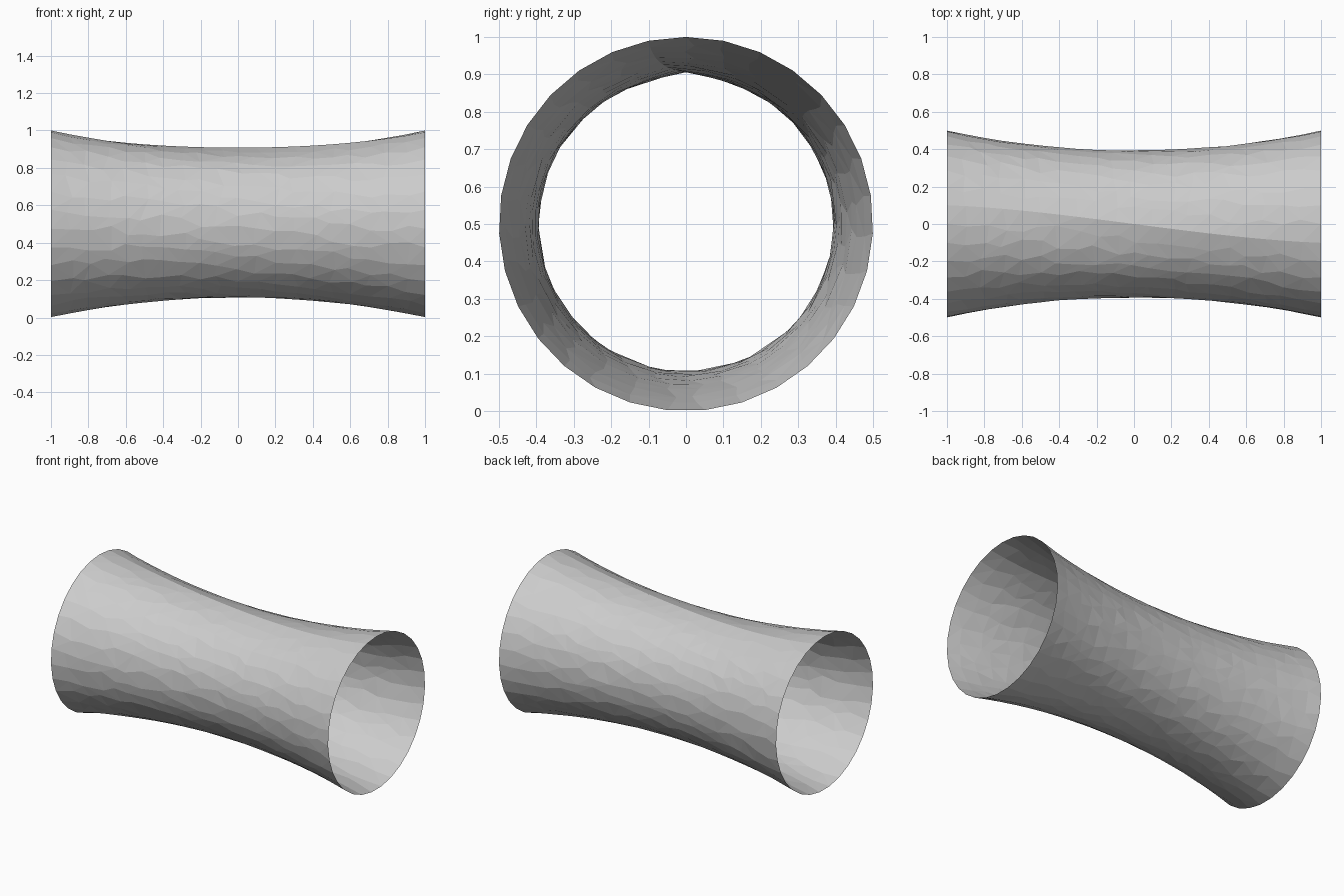
import bpy, bmesh, math, random

if "Cube" in bpy.data.objects:
    bpy.data.objects.remove(bpy.data.objects["Cube"])

random.seed(4)
SIDES, ROWS = 31, 20
STEP = 2 * math.pi / SIDES


def radius(x, a):
    # Waisted profile, with a small ridge along the seam (a = angle from seam)
    r = 0.394 * math.cosh(x * math.acosh(0.5 / 0.394))
    ridge = 0.014 * math.exp(-abs(a) / 0.1) * (1 - x * x)
    return r + ridge


# Open waisted tube along x, its seam slowly twisting across the top
bm = bmesh.new()
rings = []
for i in range(ROWS + 1):
    x0 = -1 + 2 * i / ROWS
    ring = []
    for j in range(SIDES):
        x, a = x0, j * STEP
        if a > math.pi:
            a -= 2 * math.pi
        # Irregular facets away from the seam and the rims
        if 0 < i < ROWS and j:
            x += random.uniform(-0.025, 0.025)
            a += random.uniform(-0.28, 0.28) * STEP
        t = a - STEP * math.sin(x * math.pi / 2)
        r = radius(x, a)
        ring.append(bm.verts.new((x, r * math.sin(t), 0.5 + r * math.cos(t))))
    rings.append(ring)

for lo, hi in zip(rings, rings[1:]):
    for j in range(SIDES):
        k = (j + 1) % SIDES
        bm.faces.new((lo[j], hi[j], hi[k], lo[k]))
bmesh.ops.triangulate(bm, faces=bm.faces[:], quad_method='SHORT_EDGE')
bmesh.ops.recalc_face_normals(bm, faces=bm.faces[:])

# Make the shell face outwards
bm.normal_update()
if sum(f.normal.y * f.calc_center_median().y for f in bm.faces) < 0:
    bmesh.ops.reverse_faces(bm, faces=bm.faces[:])

mesh = bpy.data.meshes.new("waisted_tube")
bm.to_mesh(mesh)
bm.free()
bpy.context.collection.objects.link(bpy.data.objects.new("waisted_tube", mesh))
